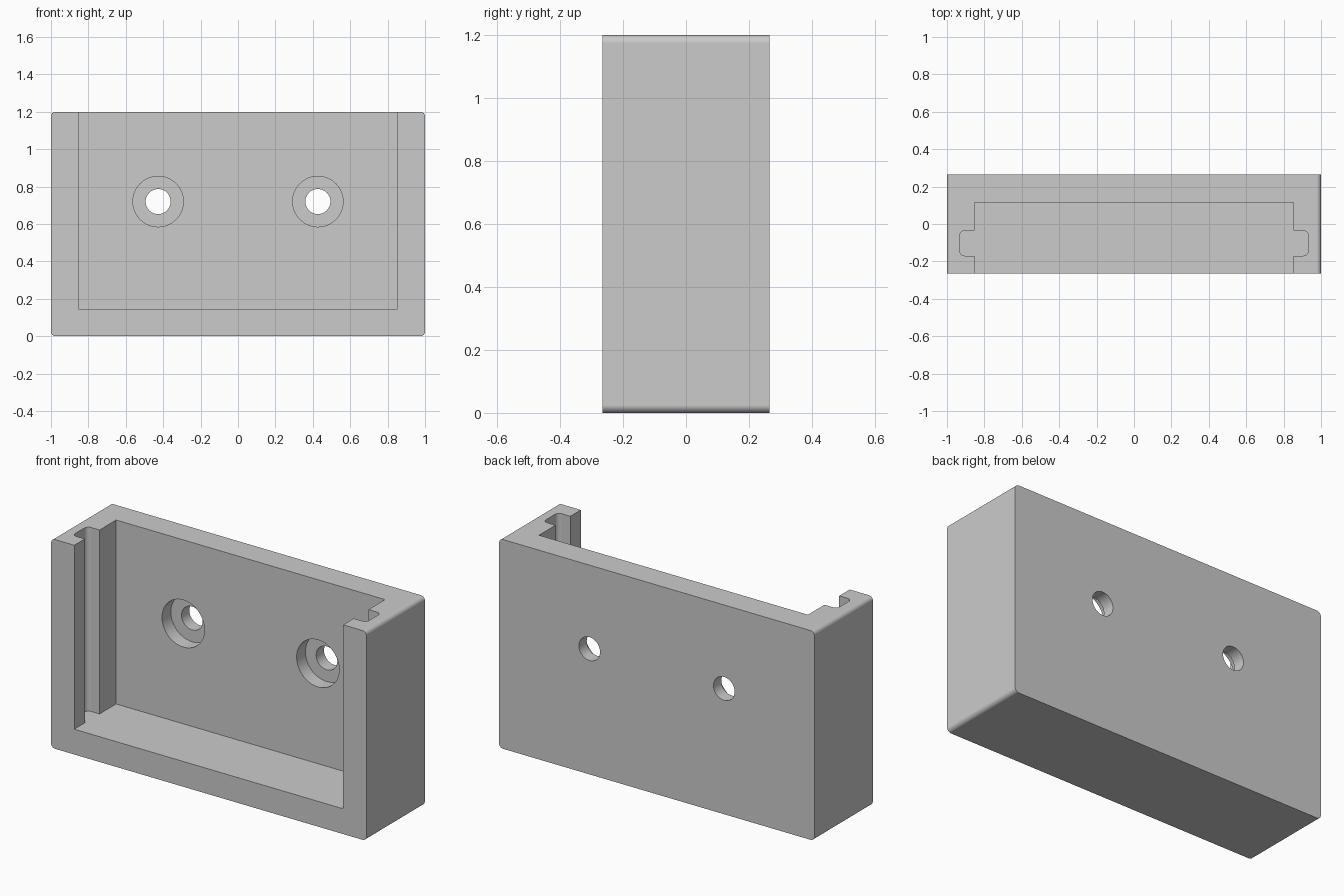
import bpy, bmesh, math
from mathutils import Vector, Matrix

cube = bpy.data.objects.get("Cube")
if cube:
    bpy.data.objects.remove(cube, do_unlink=True)

grey = bpy.data.materials.new("light_grey")
grey.use_nodes = True
colour = (0.6, 0.6, 0.6, 1)
grey.diffuse_color = colour
grey.node_tree.nodes["Principled BSDF"].inputs["Base Color"].default_value = colour

WIDTH, DEPTH, HEIGHT = 1.0, 0.265, 1.2      # half width, half depth, height
OPENING, BACK, FLOOR = 0.853, 0.114, 0.145  # pocket half width, rear wall, floor
SLOT, SLOT_FRONT, SLOT_REAR = 0.932, -0.17, -0.036
HOLE_X, HOLE_Z = 0.427, 0.72


def rounded(points, steps=8):
    """Outline from (x, y, radius) points; right-angled corners are rounded."""
    out = []
    for i, (x, y, r) in enumerate(points):
        p = Vector((x, y))
        if not r:
            out.append(p)
            continue
        to_prev = (Vector(points[i - 1][:2]) - p).normalized() * r
        to_next = (Vector(points[(i + 1) % len(points)][:2]) - p).normalized() * r
        centre = p + to_prev + to_next
        for k in range(steps + 1):
            t = math.pi / 2 * k / steps
            out.append(centre - to_next * math.cos(t) - to_prev * math.sin(t))
    return out


def add_object(name, bm):
    bmesh.ops.recalc_face_normals(bm, faces=bm.faces)
    mesh = bpy.data.meshes.new(name)
    bm.to_mesh(mesh)
    bm.free()
    mesh.materials.append(grey)
    obj = bpy.data.objects.new(name, mesh)
    bpy.context.collection.objects.link(obj)
    return obj


def prism(name, outline, place, sweep):
    """Extrude an outline, laid out in space by place(), along sweep."""
    bm = bmesh.new()
    face = bm.faces.new([bm.verts.new(place(p)) for p in outline])
    new = bmesh.ops.extrude_face_region(bm, geom=[face])["geom"]
    verts = [g for g in new if isinstance(g, bmesh.types.BMVert)]
    bmesh.ops.translate(bm, verts=verts, vec=sweep)
    return add_object(name, bm)


def drill(name, x, radius, y0, y1):
    bm = bmesh.new()
    bmesh.ops.create_cone(
        bm, cap_ends=True, segments=64, radius1=radius, radius2=radius, depth=y1 - y0,
        matrix=Matrix.Translation((x, (y0 + y1) / 2, HOLE_Z)) @ Matrix.Rotation(math.pi / 2, 4, "X"))
    return add_object(name, bm)


# Block with edges rounded along its depth
r = 0.025
body = prism("holder_body",
             rounded([(-WIDTH, 0, r), (WIDTH, 0, r), (WIDTH, HEIGHT, r), (-WIDTH, HEIGHT, r)]),
             lambda p: (p.x, -DEPTH, p.y), (0, DEPTH * 2, 0))

# Pocket open at front and top, with a rounded slot in each side wall
half = [(OPENING, -0.5, 0), (OPENING, SLOT_FRONT, 0), (SLOT, SLOT_FRONT, 0.027),
        (SLOT, SLOT_REAR, 0.027), (OPENING, SLOT_REAR, 0), (OPENING, BACK, 0)]
plan = half + [(-x, y, rad) for x, y, rad in reversed(half)]
cutters = [prism("pocket_cutter", rounded(plan), lambda p: (p.x, p.y, FLOOR), (0, 0, HEIGHT + 0.2))]

# Screw holes with counterbores on the pocket side
for x in (-HOLE_X, HOLE_X):
    cutters.append(drill("counterbore_cutter", x, 0.135, 0, BACK + 0.08))
    cutters.append(drill("screw_hole_cutter", x, 0.067, 0.05, 0.4))

bpy.ops.object.select_all(action="DESELECT")
bpy.context.view_layer.objects.active = body
body.select_set(True)
for cutter in cutters:
    cutter.hide_render = True
    mod = body.modifiers.new("cut", "BOOLEAN")
    mod.operation = "DIFFERENCE"
    mod.solver = "EXACT"
    mod.object = cutter
    bpy.ops.object.modifier_apply(modifier=mod.name)
for cutter in cutters:
    bpy.data.objects.remove(cutter, do_unlink=True)

# Smooth the rounded edges and bores, keep the flat faces flat
bpy.ops.object.shade_smooth_by_angle(angle=math.radians(30))
weighted = body.modifiers.new("weighted_normals", "WEIGHTED_NORMAL")
weighted.keep_sharp = True
